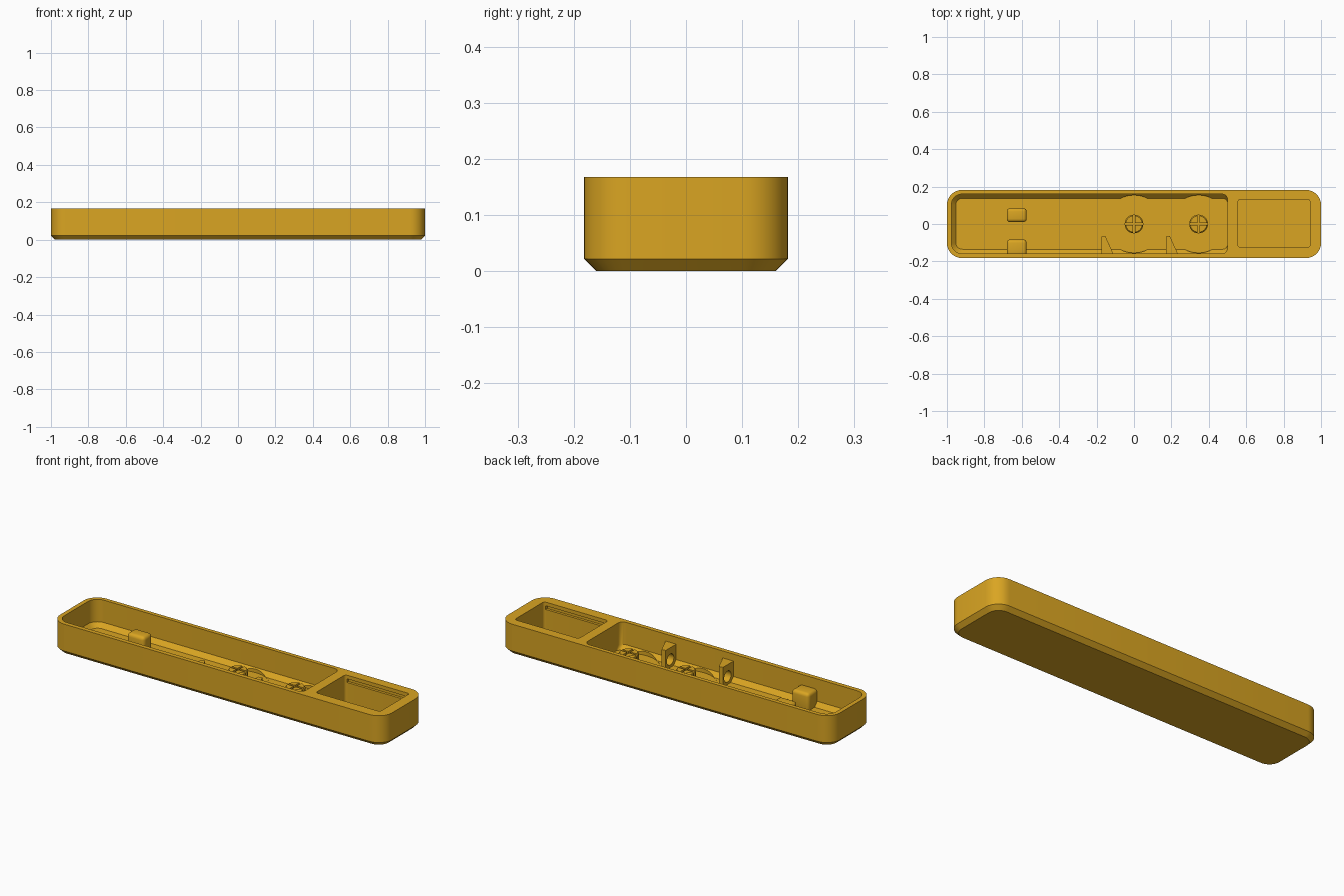
import bpy, bmesh, math

if "Cube" in bpy.data.objects:
    bpy.data.objects.remove(bpy.data.objects["Cube"])

gold = bpy.data.materials.new("golden_yellow")
gold.diffuse_color = (0.70, 0.376, 0.016, 1)
gold.use_nodes = True
gold.node_tree.nodes["Principled BSDF"].inputs["Base Color"].default_value = gold.diffuse_color

TOP, FLOOR = 0.168, 0.022


def rounded(x0, x1, y0, y1, r_left, r_right, n=8):
    """Counter-clockwise rounded rectangle outline."""
    pts = []
    for cx, cy, r, a0 in ((x1 - r_right, y1 - r_right, r_right, 0),
                          (x0 + r_left, y1 - r_left, r_left, 90),
                          (x0 + r_left, y0 + r_left, r_left, 180),
                          (x1 - r_right, y0 + r_right, r_right, 270)):
        for i in range(n + 1):
            a = math.radians(a0 + 90 * i / n)
            pts.append((cx + r * math.cos(a), cy + r * math.sin(a)))
    return pts


def circle(cx, cy, r, n=48):
    return [(cx + r * math.cos(math.tau * i / n), cy + r * math.sin(math.tau * i / n))
            for i in range(n)]


def loft(name, layers):
    """Closed solid through stacked (outline, z) layers."""
    bm = bmesh.new()
    rings = [[bm.verts.new((x, y, z)) for x, y in pts] for pts, z in layers]
    bm.faces.new(rings[0][::-1])
    bm.faces.new(rings[-1])
    n = len(rings[0])
    for a, b in zip(rings, rings[1:]):
        for i in range(n):
            j = (i + 1) % n
            bm.faces.new((a[i], a[j], b[j], b[i]))
    bmesh.ops.recalc_face_normals(bm, faces=bm.faces)
    me = bpy.data.meshes.new(name)
    bm.to_mesh(me)
    bm.free()
    me.materials.append(gold)
    ob = bpy.data.objects.new(name, me)
    bpy.context.collection.objects.link(ob)
    return ob


def box(name, x0, x1, y0, y1, z0, z1):
    return loft(name, [([(x0, y0), (x1, y0), (x1, y1), (x0, y1)], z) for z in (z0, z1)])


def bake(ob):
    """Replace the mesh by its modified result."""
    dg = bpy.context.evaluated_depsgraph_get()
    me = bpy.data.meshes.new_from_object(ob.evaluated_get(dg))
    ob.modifiers.clear()
    ob.data = me


def cut(ob, cutter):
    m = ob.modifiers.new("cut", 'BOOLEAN')
    m.operation, m.solver, m.object = 'DIFFERENCE', 'EXACT', cutter
    bake(ob)
    bpy.data.objects.remove(cutter)


def smooth(ob):
    bpy.ops.object.select_all(action='DESELECT')
    ob.select_set(True)
    bpy.context.view_layer.objects.active = ob
    bpy.ops.object.shade_smooth_by_angle(angle=math.radians(30))


# Outer shell with chamfered underside
tray = loft("tray", [
    (rounded(-0.978, 0.978, -0.16, 0.16, 0.06, 0.06), 0),
    (rounded(-1, 1, -0.182, 0.182, 0.08, 0.08), 0.022),
    (rounded(-1, 1, -0.182, 0.182, 0.08, 0.08), TOP)])

# Long compartment, sloped where the walls meet the floor
wall = rounded(-0.976, 0.5, -0.158, 0.16, 0.057, 0.03)
cut(tray, loft("cavity", [
    (rounded(-0.953, 0.5, -0.135, 0.137, 0.035, 0.025), FLOOR),
    (wall, FLOOR + 0.024), (wall, 0.2)]))

# Round clearances around the two posts
for cx in (0, 0.345):
    cut(tray, loft("clearance", [(circle(cx, 0, 0.1545), z) for z in (FLOOR - 0.001, 0.08)]))

# Small end compartment and the groove under its lip
cut(tray, loft("end_cavity", [(rounded(0.555, 0.942, -0.124, 0.131, 0.015, 0.015), z)
                              for z in (FLOOR, 0.2)]))
cut(tray, box("lip_groove", 0.565, 0.932, -0.138, 0.145, 0.128, 0.148))
smooth(tray)

# Cross-slotted posts
for i, cx in enumerate((0, 0.345)):
    post = loft(f"slotted_post_{i + 1}", [(circle(cx, 0, 0.05, 32), 0.012),
                                          (circle(cx, 0, 0.05, 32), 0.092),
                                          (circle(cx, 0, 0.044, 32), 0.1)])
    cut(post, box("slot", cx - 0.006, cx + 0.006, -0.06, 0.06, 0.05, 0.2))
    cut(post, box("slot", cx - 0.06, cx + 0.06, -0.006, 0.006, 0.05, 0.2))
    smooth(post)

# Tapered clips on the front wall, pierced lengthwise
for i, cx in enumerate((-0.175, 0.17)):
    plan = [(cx, -0.165), (cx + 0.067, -0.165), (cx + 0.022, -0.065), (cx, -0.068)]
    clip = loft(f"wall_clip_{i + 1}", [(plan, 0.012), (plan, 0.13)])
    hole = loft("hole", [(circle(0, 0, 0.03, 24), z) for z in (-0.1, 0.15)])
    hole.rotation_euler = (0, math.pi / 2, 0)
    hole.location = (cx, -0.108, 0.065)
    bpy.context.view_layer.update()
    cut(clip, hole)
    smooth(clip)

# Rounded support blocks
for name, y0, y1 in (("middle_block", 0.01, 0.085), ("wall_block", -0.17, -0.083)):
    block = box(name, -0.68, -0.574, y0, y1, 0.005, 0.112)
    m = block.modifiers.new("round", 'BEVEL')
    m.width, m.segments = 0.018, 4
    bake(block)
    smooth(block)
